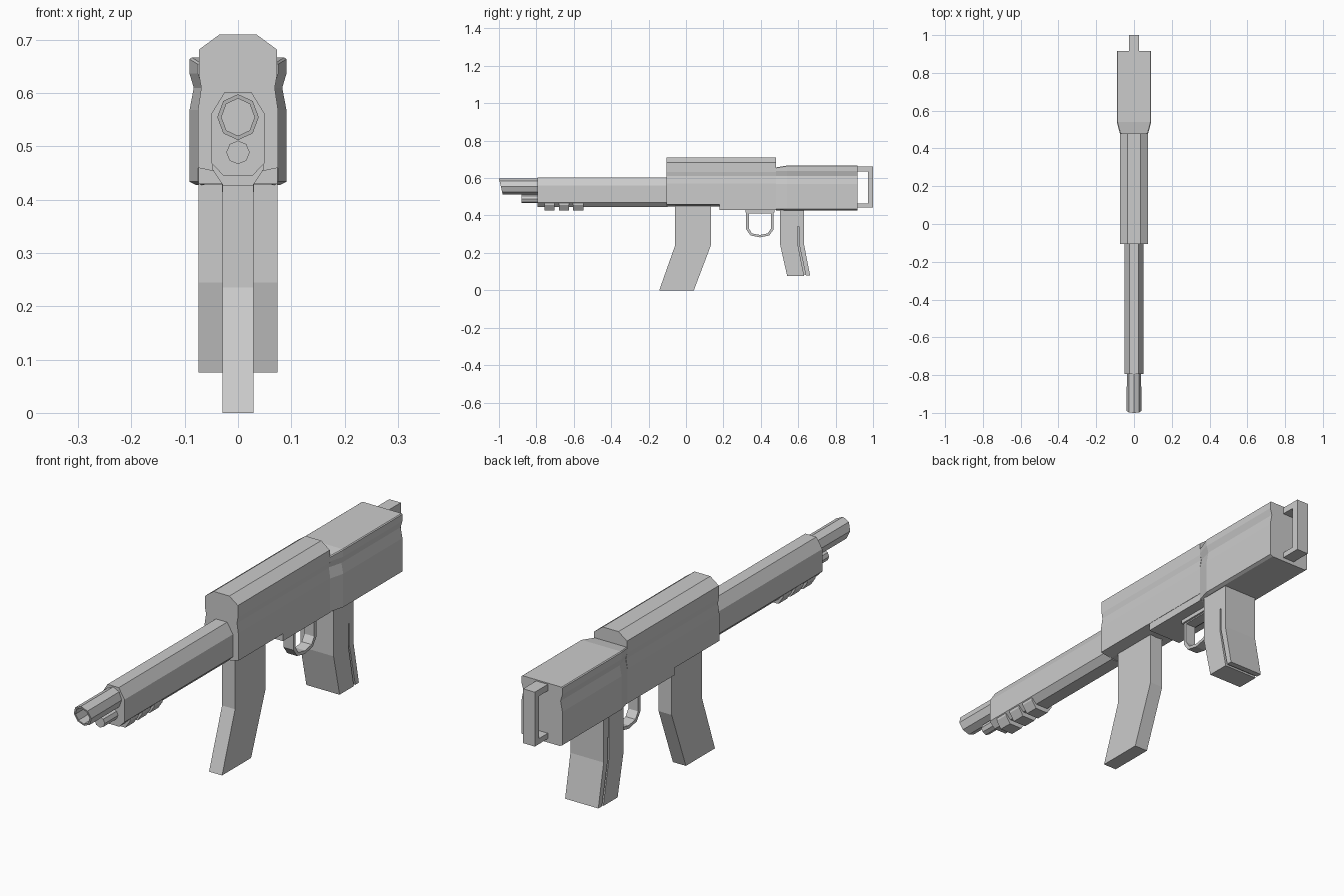
import bpy, bmesh, math


def loft(name, rings, closed=False):
    """Bridge equal-length rings of 3D points; cap the ends unless closed."""
    bm = bmesh.new()
    vr = [[bm.verts.new(p) for p in r] for r in rings]
    n = len(rings[0])
    pairs = list(zip(vr, vr[1:])) + ([(vr[-1], vr[0])] if closed else [])
    for a, b in pairs:
        for i in range(n):
            j = (i + 1) % n
            bm.faces.new((a[i], a[j], b[j], b[i]))
    if not closed:
        bm.faces.new(vr[0])
        bm.faces.new(vr[-1])
    bmesh.ops.recalc_face_normals(bm, faces=bm.faces)
    me = bpy.data.meshes.new(name)
    bm.to_mesh(me)
    bm.free()
    ob = bpy.data.objects.new(name, me)
    bpy.context.collection.objects.link(ob)
    return ob


def mirrored(half):
    """Right-hand (x, z) outline, top to bottom, completed on the left."""
    return half + [(-x, z) for x, z in reversed(half) if x > 0]


def along_y(half, y):
    return [(x, y, z) for x, z in mirrored(half)]


def side_plate(name, profile, hw):
    """Side (y, z) profile given a width across x."""
    return loft(name, [[(s * hw, y, z) for y, z in profile] for s in (-1, 1)])


def box(name, hw, y0, y1, z0, z1):
    return side_plate(name, [(y0, z0), (y1, z0), (y1, z1), (y0, z1)], hw)


def octagon(y, cz, rx, rz, slant=0.0):
    ring = []
    for i in range(8):
        a = math.tau * i / 8
        dz = rz * math.cos(a)
        ring.append((rx * math.sin(a), y - slant * dz, cz + dz))
    return ring


# Front receiver with side groove and shallow V underside
front = [(0.035, 0.71), (0.073, 0.682), (0.073, 0.632), (0.069, 0.61),
         (0.075, 0.57), (0.075, 0.46), (0.028, 0.45), (0, 0.447)]
loft("front_receiver", [along_y(front, y) for y in (-0.105, 0.48)])
box("receiver_lower", 0.074, 0.18, 0.485, 0.43, 0.47)


# Rear receiver flaring out from the front one
def rear(w, top):
    return [(w - 0.004, top), (w, top - 0.003), (w, 0.637), (w - 0.008, 0.61),
            (w, 0.568), (w, 0.434), (w - 0.012, 0.428)]


loft("rear_receiver", [along_y(rear(0.075, 0.657), 0.48),
                       along_y(rear(0.091, 0.667), 0.54),
                       along_y(rear(0.091, 0.667), 0.917)])

# Handguard and the three rail teeth beneath it
guard = [(0.025, 0.602), (0.051, 0.56), (0.051, 0.47), (0.027, 0.445)]
loft("handguard", [along_y(guard, y) for y in (-0.795, -0.10)])
tooth = [(0.048, 0.475), (0.048, 0.457), (0.028, 0.427)]
for i in range(3):
    y = -0.757 + 0.077 * i
    loft(f"rail_tooth_{i + 1}", [along_y(tooth, y), along_y(tooth, y + 0.055)])

# Hollow barrel with a slanted muzzle, and the tube below
loft("barrel", [octagon(-0.78, 0.555, 0.038, 0.043),
                octagon(-0.99, 0.555, 0.039, 0.043, 0.24),
                octagon(-0.99, 0.555, 0.031, 0.035, 0.24),
                octagon(-0.86, 0.555, 0.031, 0.035)])
loft("lower_tube", [octagon(y, 0.489, 0.022, 0.022) for y in (-0.88, -0.78)])

# Bent magazine
side_plate("magazine", [(-0.06, 0.47), (0.133, 0.47), (0.133, 0.24),
                        (0.042, 0), (-0.143, 0), (-0.06, 0.235)], 0.029)

# Rear grip split by a narrow groove
side_plate("grip_front", [(0.503, 0.44), (0.597, 0.44), (0.597, 0.25),
                          (0.632, 0.076), (0.541, 0.076), (0.503, 0.245)], 0.074)
side_plate("grip_back", [(0.604, 0.44), (0.63, 0.44), (0.63, 0.25),
                         (0.664, 0.078), (0.641, 0.078), (0.604, 0.25)], 0.074)
side_plate("grip_core", [(0.59, 0.44), (0.61, 0.44), (0.61, 0.25),
                         (0.643, 0.085), (0.62, 0.085), (0.59, 0.25)], 0.062)
box("grip_top", 0.0735, 0.59, 0.615, 0.34, 0.44)

# Trigger guard loop
outer = [(0.322, 0.423), (0.322, 0.325), (0.345, 0.293), (0.395, 0.283),
         (0.445, 0.293), (0.468, 0.325), (0.468, 0.423)]
inner = [(0.336, 0.410), (0.336, 0.33), (0.353, 0.304), (0.395, 0.296),
         (0.437, 0.304), (0.454, 0.33), (0.454, 0.410)]
loft("trigger_guard", [[(s * 0.022, y, z) for y, z in loop]
                       for s, loop in ((-1, outer), (1, outer), (1, inner), (-1, inner))],
     closed=True)
box("guard_mount", 0.03, 0.318, 0.472, 0.415, 0.435)

# Rear loop bracket
side_plate("rear_bracket", [(0.91, 0.662), (1.0, 0.662), (1.0, 0.443), (0.91, 0.443),
                            (0.91, 0.465), (0.972, 0.465), (0.972, 0.636),
                            (0.91, 0.636)], 0.026)
